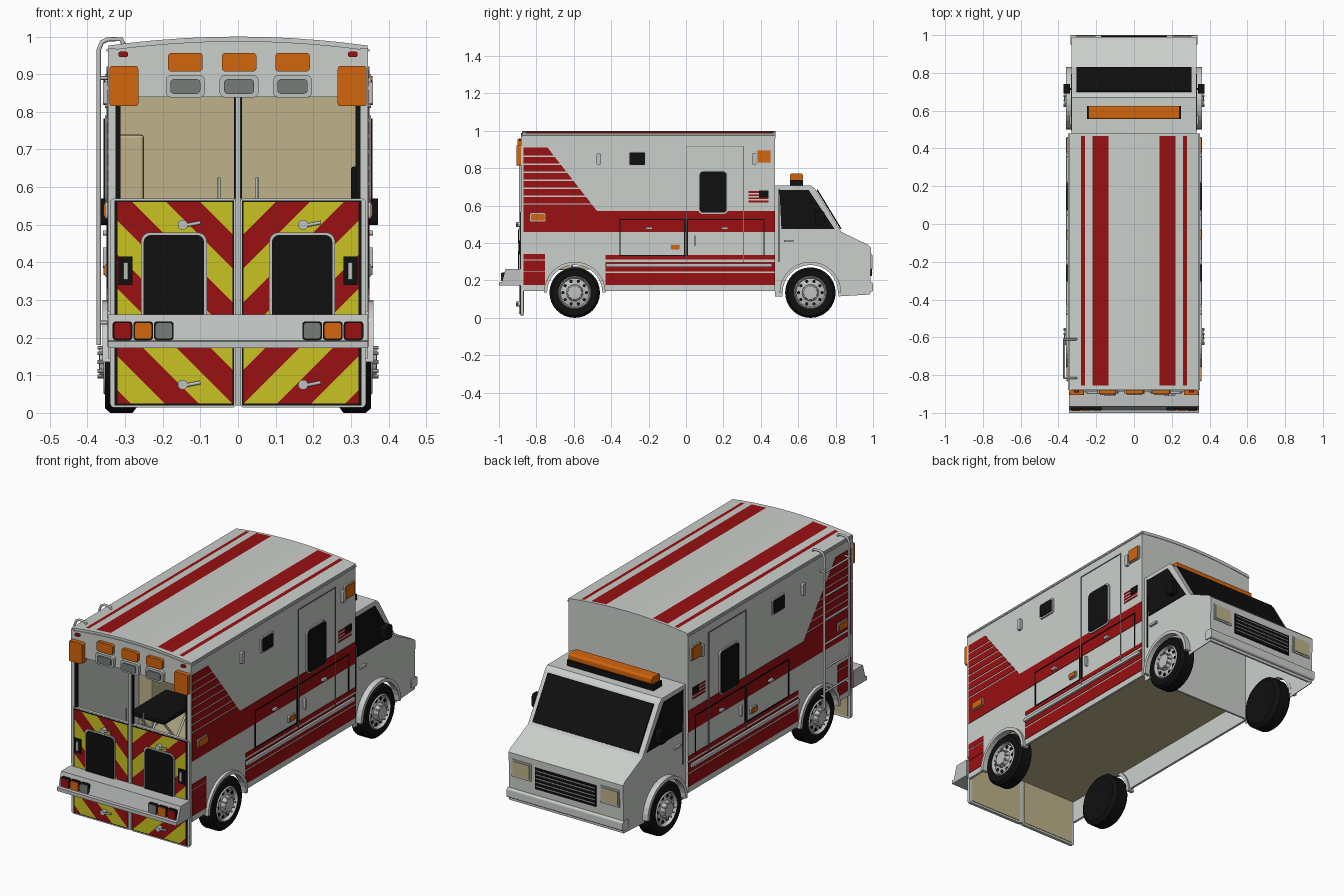
import bpy, bmesh
from math import sin, cos, pi, radians
from mathutils import Vector

cube = bpy.data.objects.get("Cube")
if cube:
    bpy.data.objects.remove(cube, do_unlink=True)


def material(name, r, g, b):
    mat = bpy.data.materials.new(name)
    mat.use_nodes = True
    mat.diffuse_color = (r, g, b, 1)
    mat.node_tree.nodes["Principled BSDF"].inputs["Base Color"].default_value = (r, g, b, 1)
    return mat


white = material("body white", .6, .63, .6)
red = material("stripe red", .32, .005, .006)
yellow = material("chevron yellow", .58, .54, .015)
amber = material("amber lens", .65, .13, .004)
tan = material("interior tan", .52, .45, .26)
black = material("black", .005, .005, .005)
metal = material("bright metal", .52, .54, .53)
lens = material("grey lens", .18, .2, .19)


def finish(name, bm, mats, bevel=0, smooth=False):
    bmesh.ops.recalc_face_normals(bm, faces=bm.faces)
    mesh = bpy.data.meshes.new(name)
    bm.to_mesh(mesh)
    bm.free()
    obj = bpy.data.objects.new(name, mesh)
    bpy.context.collection.objects.link(obj)
    for mat in mats:
        mesh.materials.append(mat)
    if bevel:
        mod = obj.modifiers.new("bevel", "BEVEL")
        mod.width, mod.segments = bevel, 2
    if smooth:
        bpy.ops.object.select_all(action="DESELECT")
        obj.select_set(True)
        bpy.context.view_layer.objects.active = obj
        bpy.ops.object.shade_smooth_by_angle(angle=radians(35))
    return obj


def place(axis, p, depth):
    """Profile point to 3D: x profiles hold (y, z), y profiles hold (x, z)."""
    return Vector((depth, *p)) if axis == "x" else Vector((p[0], depth, p[1]))


def prism(name, axis, pts, a, b, mat, both=False, bevel=0, smooth=False):
    for side in ((1, -1) if both else (1,)):
        bm = bmesh.new()
        rings = []
        for d in (a, b):
            ring = [place(axis, p, d) for p in pts]
            rings.append([bm.verts.new((v.x * side, v.y, v.z)) for v in ring])
            bm.faces.new(rings[-1])
        for i in range(len(pts)):
            j = i - 1
            bm.faces.new((rings[0][j], rings[0][i], rings[1][i], rings[1][j]))
        label = name if not both else ("left_" if side > 0 else "right_") + name
        finish(label, bm, [mat], bevel, smooth)


def rect(u0, v0, u1, v1, r=0):
    if not r:
        return [(u0, v0), (u1, v0), (u1, v1), (u0, v1)]
    corners = [(u1 - r, v1 - r), (u0 + r, v1 - r), (u0 + r, v0 + r), (u1 - r, v0 + r)]
    return [(u + r * cos((k + t / 4) * pi / 2), v + r * sin((k + t / 4) * pi / 2))
            for k, (u, v) in enumerate(corners) for t in range(5)]


def outline(name, u0, v0, u1, v1, w, mat):
    """Thin seam lines on both body sides."""
    for i, r in enumerate([(u0, v0, u0 + w, v1), (u1 - w, v0, u1, v1), (u0, v1 - w, u1, v1)]):
        prism(f"{name}_{i}", "x", rect(*r), SIDE, SIDE + .004, mat, True)


def tube(name, pts, r, mat):
    curve = bpy.data.curves.new(name, "CURVE")
    curve.dimensions, curve.bevel_depth, curve.bevel_resolution = "3D", r, 2
    curve.use_fill_caps = True
    line = curve.splines.new("POLY")
    line.points.add(len(pts) - 1)
    for point, co in zip(line.points, pts):
        point.co = (*co, 1)
    curve.materials.append(mat)
    bpy.context.collection.objects.link(bpy.data.objects.new(name, curve))


def lathe(name, profile, y, z, side, mat, n=32):
    bm = bmesh.new()
    rings = [[bm.verts.new((x * side, y + r * cos(2 * pi * k / n), z + r * sin(2 * pi * k / n)))
              for k in range(n)] for r, x in profile]
    for low, high in zip(rings, rings[1:]):
        for k in range(n):
            bm.faces.new((low[k - 1], low[k], high[k], high[k - 1]))
    bmesh.ops.remove_doubles(bm, verts=bm.verts, dist=.0001)
    finish(name, bm, [mat], smooth=True)


def arch(y, r, bottom):
    arc = [(y - r * cos(pi * k / 16), HUB + r * sin(pi * k / 16)) for k in range(17)]
    return [(y - r, bottom)] + arc + [(y + r, bottom)]


def roof_z(x):
    return 1 - .024 * (x / SIDE) ** 2


SIDE, HUB, REAR, FRONT = .345, .135, -.87, .475
REAR_AXLE, FRONT_AXLE = -.595, .665

# Box body: side walls with wheel arches, front wall, floor
wall = [(REAR, .145)] + arch(REAR_AXLE, .15, .145) + [(FRONT, .145), (FRONT, .97), (REAR, .97)]
prism("box_wall", "x", wall, SIDE - .012, SIDE, white, True)
crown = [(SIDE * k / 8, roof_z(SIDE * k / 8) - .012) for k in range(8, -9, -1)]
prism("box_front_wall", "y", [(-SIDE, .145), (SIDE, .145)] + crown, FRONT - .01, FRONT, white)
prism("interior_bulkhead", "y", rect(-.333, .27, .333, .96), FRONT - .016, FRONT - .011, tan)
prism("floor", "x", rect(REAR, .26, FRONT - .012, .275), -.333, .333, tan)
prism("rear_header", "y", [(-SIDE, .84), (SIDE, .84)] + crown, REAR - .012, REAR, white)

# Curved roof with painted stripes
bm = bmesh.new()
half = [.07, .135, .22, .26, .28, .315, SIDE]
xs = [-x for x in reversed(half)] + [0] + half
ys = [REAR - .008, -.855, .465, FRONT + .003]
grid = [[bm.verts.new((x, y, roof_z(x))) for y in ys] for x in xs]
for i in range(len(xs) - 1):
    for j in range(3):
        face = bm.faces.new((grid[i][j], grid[i + 1][j], grid[i + 1][j + 1], grid[i][j + 1]))
        x = abs(xs[i] + xs[i + 1]) / 2
        face.material_index = int(j == 1 and (.135 < x < .22 or .26 < x < .28))
roof = finish("roof", bm, [white, red])
solid = roof.modifiers.new("thickness", "SOLIDIFY")
solid.thickness = .016
solid.material_offset_rim = 0
prism("roof_gutter", "x", rect(REAR - .008, .96, FRONT + .003, .967), SIDE, SIDE + .004, white, True)

# Side stripes: slanted rear block, waist band, lower bands
def slant(z):
    return -.74 + (.91 - z) * .78

for k in range(8):
    low = .57 + k * .0425
    top = low + (.0425 if k == 7 else .035)
    prism(f"slanted_stripe_{k}", "x", [(REAR, low), (slant(low), low), (slant(top), top), (REAR, top)],
          SIDE, SIDE + .002, red, True)
prism("waist_stripe", "x", rect(REAR, .46, FRONT, .572), SIDE, SIDE + .002, red, True)
for k, (low, top) in enumerate([(.175, .24), (.248, .3), (.312, .335)]):
    prism(f"lower_stripe_{k}", "x", rect(-.43, low, FRONT, top), SIDE, SIDE + .002, red, True)
    prism(f"tail_stripe_{k}", "x", rect(REAR, low, -.755, top + .006), SIDE, SIDE + .002, red, True)
prism("side_rail", "x", rect(-.43, .272, .46, .292), SIDE, SIDE + .014, metal, True, .004)

# Side door, lockers, windows and lamps
outline("side_door_seam", 0, .3, .31, .92, .004, lens)
outline("rear_locker_seam", -.355, .33, -.004, .53, .006, black)
outline("front_locker_seam", .004, .33, .42, .53, .006, black)
prism("locker_sill", "x", rect(-.355, .33, 0, .336), SIDE, SIDE + .004, black, True)
for name, r, rim, pane in [("door_window", (.065, .555, .225, .79), .025, black),
                           ("small_window", (-.31, .81, -.21, .892), .008, black),
                           ("marker_lamp", (-.835, .515, -.75, .56), .01, amber),
                           ("locker_lamp", (-.085, .362, -.03, .395), .006, amber),
                           ("front_corner_lamp", (.378, .825, .458, .9), .008, amber)]:
    u0, v0, u1, v1 = r
    prism(name + "_frame", "x", rect(*r, rim), SIDE, SIDE + .008, metal, True)
    edge = .008 if pane is black else .005
    prism(name, "x", rect(u0 + edge, v0 + edge, u1 - edge, v1 - edge, rim * .7), SIDE, SIDE + .013, pane, True)
for k, r in enumerate([(-.478, .82, -.455, .88), (.355, .82, .377, .88), (-.215, .472, -.18, .485),
                       (.19, .472, .225, .485), (.042, .385, .054, .44)]):
    prism(f"side_handle_{k}", "x", rect(*r, .005), SIDE, SIDE + .014, metal, True)
for k in range(4):
    prism(f"flag_stripe_{k}", "x", rect(.335, .618 + k * .017, .44, .627 + k * .017), SIDE, SIDE + .002, red, True)
prism("flag_corner", "x", rect(.39, .645, .44, .68), SIDE, SIDE + .004, black, True)

# Cab shell, open below
nose = [(.985, .125), (.99, .375), (.975, .39), (.83, .46), (.69, .69), (.67, .708), (FRONT, .708)]
cab = [(FRONT, .115)] + arch(FRONT_AXLE, .15, .115) + nose
CAB = .33
prism("cab_side", "x", cab, CAB - .004, CAB, white, True)
bm = bmesh.new()
rows = [[bm.verts.new((x, *p)) for x in (-CAB, CAB)] for p in nose]
for low, high in zip(rows, rows[1:]):
    bm.faces.new((low[0], low[1], high[1], high[0]))
finish("cab_skin", bm, [white])
prism("windshield", "x", [(.698, .683), (.825, .474), (.831, .478), (.704, .687)], -.305, .305, black)
prism("cab_window", "x", [(.5, .685), (.655, .685), (.795, .475), (.51, .475)], CAB, CAB + .004, black, True)
prism("cab_door_seam", "x", rect(.495, .3, .5, .69), CAB, CAB + .003, black, True)
prism("cab_handle", "x", rect(.525, .405, .575, .417), CAB, CAB + .012, metal, True)
prism("mirror", "x", rect(.69, .5, .74, .57, .012), CAB + .01, CAB + .042, black, True)
prism("mirror_arm", "x", rect(.71, .53, .72, .54), CAB, CAB + .012, black, True)
prism("beacon_base", "x", rect(.555, .705, .625, .737), -.25, .25, black)
prism("beacon_bar", "x", rect(.555, .735, .625, .773, .012), -.24, .24, amber)
prism("front_bumper", "x", rect(.95, .14, 1, .19, .01), -.335, .335, white)
prism("grille", "y", rect(-.175, .225, .175, .335), .985, .994, black)
for k in range(5):
    prism(f"grille_bar_{k}", "y", rect(-.17, .24 + k * .02, .17, .244 + k * .02), .99, .997, metal)
prism("headlight_frame", "y", rect(.2, .255, .31, .345), .985, .993, metal, True)
prism("headlight", "y", rect(.208, .263, .302, .337), .985, .997, tan, True)

# Wheels and fender flares
tire = [(0, .27), (.115, .265), (.135, .28), (.135, .34), (.122, .354), (.088, .352)]
rim = [(.09, .35), (.083, .358), (.076, .34), (.045, .348), (.036, .368), (0, .37)]
for axle, label in ((REAR_AXLE, "rear"), (FRONT_AXLE, "front")):
    flare = arch(axle, .165, HUB) + arch(axle, .148, HUB)[::-1]
    prism(label + "_fender_flare", "x", flare, CAB - .005, .36, white, True)
    for side in (1, -1):
        lathe(f"{label}_tire_{side}", tire, axle, HUB, side, black)
        lathe(f"{label}_rim_{side}", rim, axle, HUB, side, metal)
        for k in range(10):
            a = k * pi / 5
            for name, r, size, out, mat in (("hole", .063, .009, .347, black), ("nut", .04, .005, .374, metal)):
                lathe(f"{label}_{name}_{side}_{k}", [(size, .34), (size, out), (0, out)],
                      axle + r * cos(a), HUB + r * sin(a), side, mat, 8)

# Rear doors with chevrons split along diagonal cuts
BACK = REAR - .016
prism("rear_post", "y", rect(.325, .27, SIDE, .97), REAR - .012, REAR, white, True)
prism("post_gasket", "y", rect(.312, .57, .325, .84), REAR - .01, REAR, black, True)
prism("rear_door", "y", rect(.004, .014, .34, .57, .012), BACK, REAR, white, True)
prism("rear_door_lining", "y", rect(.015, .025, .325, .56), REAR, REAR + .003, tan, True)
prism("door_gasket", "y", rect(.01, .02, .328, .565), BACK - .001, BACK, black, True)
for side, label in ((1, "left"), (-1, "right")):
    bm = bmesh.new()
    bm.faces.new([bm.verts.new((u * side, BACK - .003, v)) for u, v in rect(.014, .025, .32, .56)])
    for k in range(-1, 10):
        bmesh.ops.bisect_plane(bm, geom=bm.verts[:] + bm.edges[:] + bm.faces[:],
                               plane_co=(0, 0, .46 - k * .09), plane_no=(side, 0, -1))
    for face in bm.faces:
        c = face.calc_center_median()
        face.material_index = int((abs(c.x) - c.z + .46) % .18 < .09)
    finish(label + "_chevrons", bm, [yellow, red])
prism("rear_window_frame", "y", rect(.083, .2, .258, .48, .025), BACK - .008, BACK, metal, True)
prism("rear_window", "y", rect(.09, .207, .251, .473, .02), BACK - .011, BACK, black, True)
prism("latch_plate", "y", rect(.28, .34, .318, .415), BACK - .008, BACK, black, True)
prism("latch_grip", "y", rect(.293, .355, .304, .4), BACK - .013, BACK, metal, True)
for side in (1, -1):
    for z in (.5, .075):
        y = BACK - .018
        tube(f"door_lever_{side}_{z}", [(.16 * side + .015, y, z - .003), (.16 * side + .06, y, z + .006)], .005, metal)
        prism(f"lever_boss_{side}_{z}", "y", rect(.16 * side, z - .013, .16 * side + .026, z + .013, .012), y - .006, BACK, metal)
    tube(f"grab_bar_{side}", [(.05 * side, -.85, z) for z in (.5, .625)], .004, metal)
prism("center_gasket", "y", rect(-.011, .57, .011, .84), REAR - .01, REAR, black)
prism("center_post", "y", rect(-.006, .02, .006, .84), REAR - .022, REAR, metal)

# Rear lamps
prism("rear_corner_lamp", "y", rect(.265, .815, .342, .922, .008), REAR - .035, REAR, amber, True)
prism("clearance_lamp", "y", rect(.292, .946, .318, .96, .006), REAR - .022, REAR, red, True)
for k, x in enumerate((-.14, .003, .145)):
    prism(f"upper_lamp_{k}", "y", rect(x - .046, .907, x + .046, .957, .01), REAR - .03, REAR, amber)
    prism(f"scene_lamp_frame_{k}", "y", rect(x - .052, .838, x + .052, .898, .015), REAR - .03, REAR, metal)
    prism(f"scene_lamp_{k}", "y", rect(x - .04, .848, x + .04, .887, .01), REAR - .036, REAR, lens)

# Rear step bumper and its lamps
step = [(BACK, .262), (-.965, .262), (-.985, .192), (-1, .19), (-1, .172), (BACK, .172)]
prism("step_bumper", "x", step, -SIDE, SIDE, metal)
for name, x, mat in (("tail_lamp", .307, red), ("turn_lamp", .252, amber), ("reverse_lamp", .197, lens)):
    prism(name + "_base", "y", rect(x - .026, .193, x + .026, .243, .008), -.985, -.96, black, True)
    prism(name, "y", rect(x - .023, .196, x + .023, .24, .008), -.99, -.96, mat, True)

# Ladder hooked over the roof edge
for y in (-.61, -.815):
    hook = [(-.37, y, .18), (-.37, y, .965), (-.362, y, .985), (-.345, y, .993), (-.31, y, .993), (-.305, y, .98)]
    tube(f"ladder_rail_{y}", hook, .006, metal)
    for z in (.24, .89):
        tube(f"ladder_bracket_{y}_{z}", [(-.37, y, z), (-.34, y, z)], .005, metal)
for k in range(6):
    z = .26 + k * .125
    tube(f"ladder_rung_{k}", [(-.37, -.61, z), (-.37, -.815, z)], .005, metal)

# Interior fittings
prism("cabinet", "x", rect(-.35, .275, .2, .74), -.33, -.25, tan, bevel=.008)
prism("wall_seat", "x", rect(-.5, .5, -.3, .655), .3, .33, black, bevel=.008)
prism("stretcher_pad", "x", rect(-.75, .535, -.45, .56), -.1, .1, black, bevel=.008)
for x in (-.07, .07):
    tube(f"stretcher_leg_{x}", [(x, -.72, .275), (x, -.5, .535)], .006, metal)
    tube(f"stretcher_brace_{x}", [(x, -.5, .275), (x, -.72, .535)], .006, metal)
